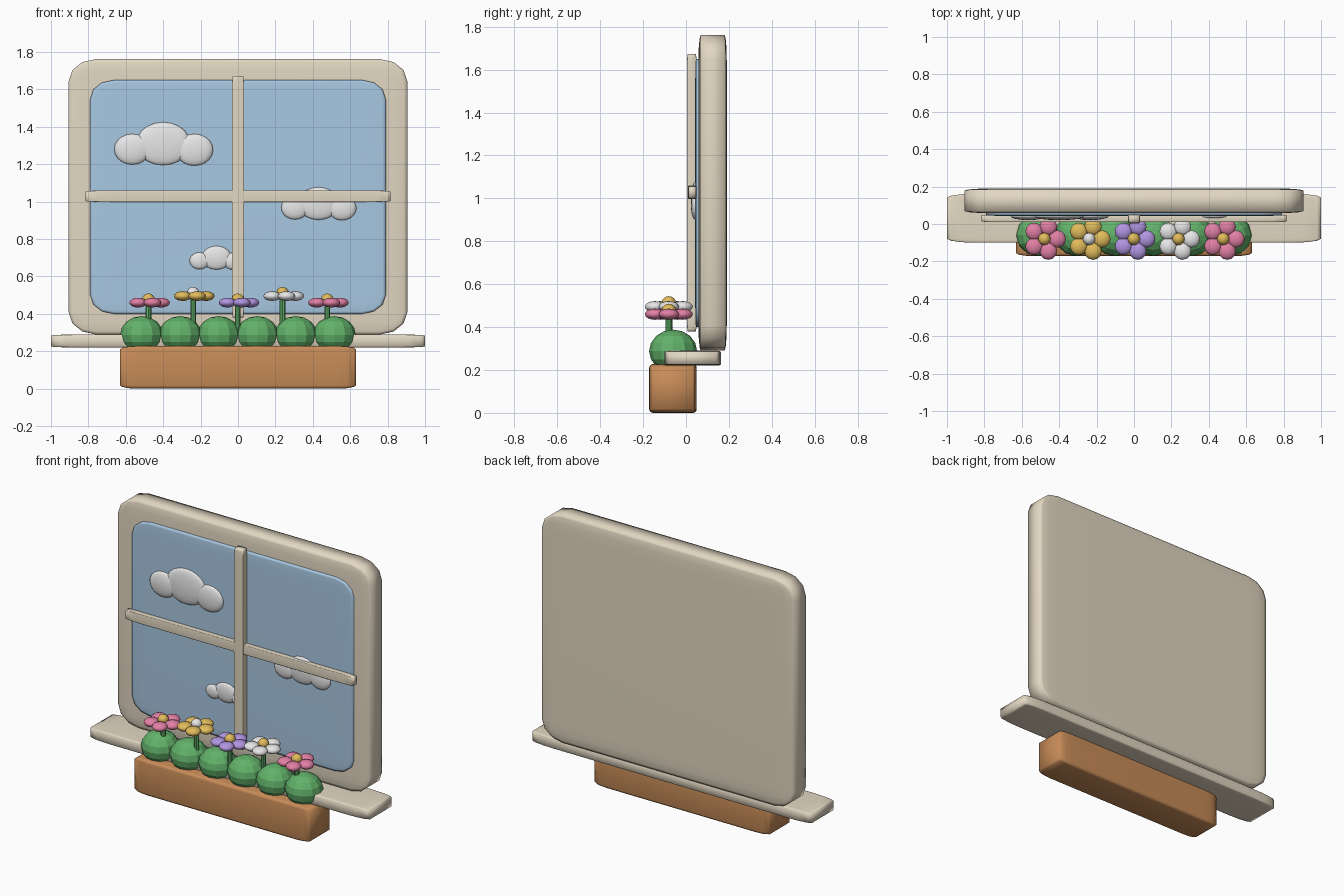
import bpy, bmesh, math
from mathutils import Matrix

if "Cube" in bpy.data.objects:
    bpy.data.objects.remove(bpy.data.objects["Cube"])

def mat(name, rgb):
    m = bpy.data.materials.new(name)
    lin = [((c / 255 + 0.055) / 1.055) ** 2.4 for c in rgb]
    m.diffuse_color = (*lin, 1)
    m.use_nodes = True
    m.node_tree.nodes["Principled BSDF"].inputs["Base Color"].default_value = m.diffuse_color
    return m

CREAM = mat("cream", (226, 215, 194))
SKY = mat("sky_blue", (168, 200, 226))
WHITE = mat("white", (240, 240, 240))
CLAY = mat("clay", (200, 140, 88))
GREEN = mat("leaf_green", (98, 178, 106))
PINK = mat("pink", (226, 128, 165))
YELLOW = mat("yellow", (226, 188, 92))
PURPLE = mat("purple", (178, 150, 226))

def finish(name, bm, material, smooth=True):
    me = bpy.data.meshes.new(name)
    bm.to_mesh(me)
    bm.free()
    ob = bpy.data.objects.new(name, me)
    bpy.context.collection.objects.link(ob)
    me.materials.append(material)
    for p in me.polygons:
        p.use_smooth = smooth
    return ob

# box whose rounding stretches with its proportions
def soft_box(name, lo, hi, material, r=0.08):
    bm = bmesh.new()
    bmesh.ops.create_cube(bm, size=1)
    bmesh.ops.bevel(bm, geom=bm.edges[:], offset=r, segments=3, profile=0.5, affect='EDGES')
    for v in bm.verts:
        for i in range(3):
            v.co[i] = (lo[i] + hi[i]) / 2 + v.co[i] * (hi[i] - lo[i])
    return finish(name, bm, material)

def add_ball(bm, c, s, seg=16, rings=10):
    bmesh.ops.create_uvsphere(bm, u_segments=seg, v_segments=rings, radius=1,
                              matrix=Matrix.Translation(c) @ Matrix.Diagonal((*s, 1)))

# window, glazing bars, sill and planter
soft_box("window_frame", (-.905, .058, .29), (.905, .19, 1.762), CREAM)
soft_box("glass", (-.79, .043, .40), (.79, .09, 1.65), SKY)
soft_box("vertical_bar", (-.033, .004, .38), (.033, .05, 1.672), CREAM)
soft_box("horizontal_bar", (-.815, .01, .998), (.815, .05, 1.06), CREAM)
soft_box("sill", (-1, -.1, .22), (1, .162, .29), CREAM)
soft_box("planter", (-.632, -.172, 0), (.632, .05, .228), CLAY)

# clouds: three flattened puffs each
for n, (x, z, s) in enumerate([(-.40, 1.31, 1), (.43, .99, .76), (-.115, .70, .55)]):
    bm = bmesh.new()
    for dx, dz, rx, rz in [(0, 0, .145, .115), (-.165, -.03, .097, .082), (.167, -.033, .1, .085)]:
        add_ball(bm, (x + dx * s, .043, z + dz * s), (rx * s, .022 * (.6 + .4 * s), rz * s))
    finish(f"cloud_{n + 1}", bm, WHITE)

# faceted bushes
for i in range(6):
    bm = bmesh.new()
    add_ball(bm, (-.515 + .206 * i, -.06, .288), (.115, .112, .1), 12, 8)
    finish(f"bush_{i + 1}", bm, GREEN, False)

# flowers: stem, five petals, centre
blooms = [(PINK, YELLOW), (YELLOW, WHITE), (PURPLE, YELLOW), (WHITE, YELLOW), (PINK, YELLOW)]
for i, (petal, core) in enumerate(blooms):
    x, y, z = -.479 + .239 * i, -.08, .46 + .035 * (i % 2)
    bm = bmesh.new()
    bmesh.ops.create_cone(bm, cap_ends=True, segments=10, radius1=.016, radius2=.016, depth=z - .26,
                          matrix=Matrix.Translation((x, y, (z + .26) / 2)))
    ob = finish(f"stem_{i + 1}", bm, GREEN, False)
    bm = bmesh.new()
    for k in range(5):
        a = math.tau * k / 5
        add_ball(bm, (x + .068 * math.cos(a), y + .068 * math.sin(a), z), (.047, .047, .026), 12, 8)
    finish(f"petals_{i + 1}", bm, petal)
    bm = bmesh.new()
    add_ball(bm, (x, y, z + .018), (.033, .033, .031), 12, 8)
    finish(f"flower_centre_{i + 1}", bm, core)
